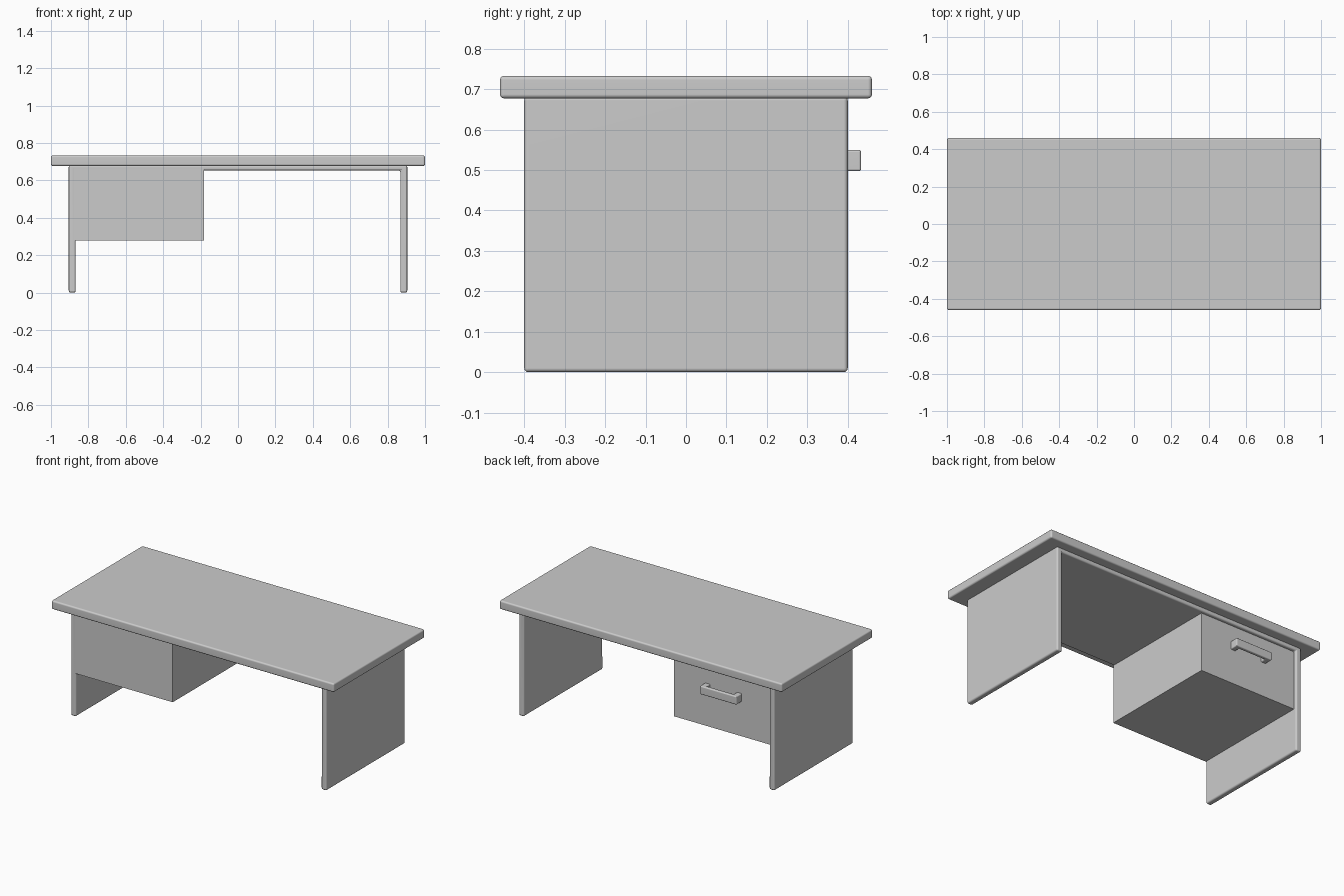
import bpy
import bmesh
import math

cube = bpy.data.objects.get("Cube")
if cube:
    bpy.data.objects.remove(cube, do_unlink=True)


def prism(name, profile, axis, low, high, bevel=0.0):
    """Extrude a closed 2D profile along y or z, round its edges and shade it."""
    bm = bmesh.new()
    place = (lambda a, b: (a, low, b)) if axis == "y" else (lambda a, b: (a, b, low))
    step = (0, high - low, 0) if axis == "y" else (0, 0, high - low)
    face = bm.faces.new([bm.verts.new(place(a, b)) for a, b in profile])
    extruded = bmesh.ops.extrude_face_region(bm, geom=[face])["geom"]
    bmesh.ops.translate(bm, vec=step,
                        verts=[v for v in extruded if isinstance(v, bmesh.types.BMVert)])
    bmesh.ops.recalc_face_normals(bm, faces=bm.faces[:])
    if bevel:
        bmesh.ops.bevel(bm, geom=bm.edges[:], offset=bevel, segments=3,
                        profile=0.5, affect="EDGES", clamp_overlap=True)
    mesh = bpy.data.meshes.new(name)
    bm.to_mesh(mesh)
    bm.free()
    obj = bpy.data.objects.new(name, mesh)
    bpy.context.collection.objects.link(obj)
    bpy.ops.object.select_all(action="DESELECT")
    obj.select_set(True)
    bpy.context.view_layer.objects.active = obj
    bpy.ops.object.shade_smooth_by_angle(angle=math.radians(40))
    obj.modifiers.new("Weighted Normal", "WEIGHTED_NORMAL").keep_sharp = True
    return obj


def rectangle(x0, x1, b0, b1):
    return [(x0, b0), (x1, b0), (x1, b1), (x0, b1)]


def bracket(half, wall, foot, inner, outer):
    """Right half of a U profile, mirrored to give the whole outline."""
    right = [(half - wall, inner), (half - wall, foot), (half, foot), (half, outer)]
    return right + [(-a, b) for a, b in reversed(right)]


# Desk top
prism("desk_top", rectangle(-1, 1, -0.46, 0.46), "z", 0.677, 0.733, 0.01)

# Side panels joined by a thin board under the top
prism("side_panel_frame", bracket(0.905, 0.037, 0, 0.653, 0.682), "y", -0.4, 0.4, 0.01)

# Hanging drawer box, open to the seat at the back
prism("drawer_box", rectangle(-0.885, -0.182, 0.277, 0.665), "y", -0.4, 0.38)

# U-shaped drawer pull
pull = prism("drawer_handle", bracket(0.13, 0.035, 0.37, 0.41, 0.433),
             "z", 0.497, 0.55, 0.006)
pull.location.x = -0.53
